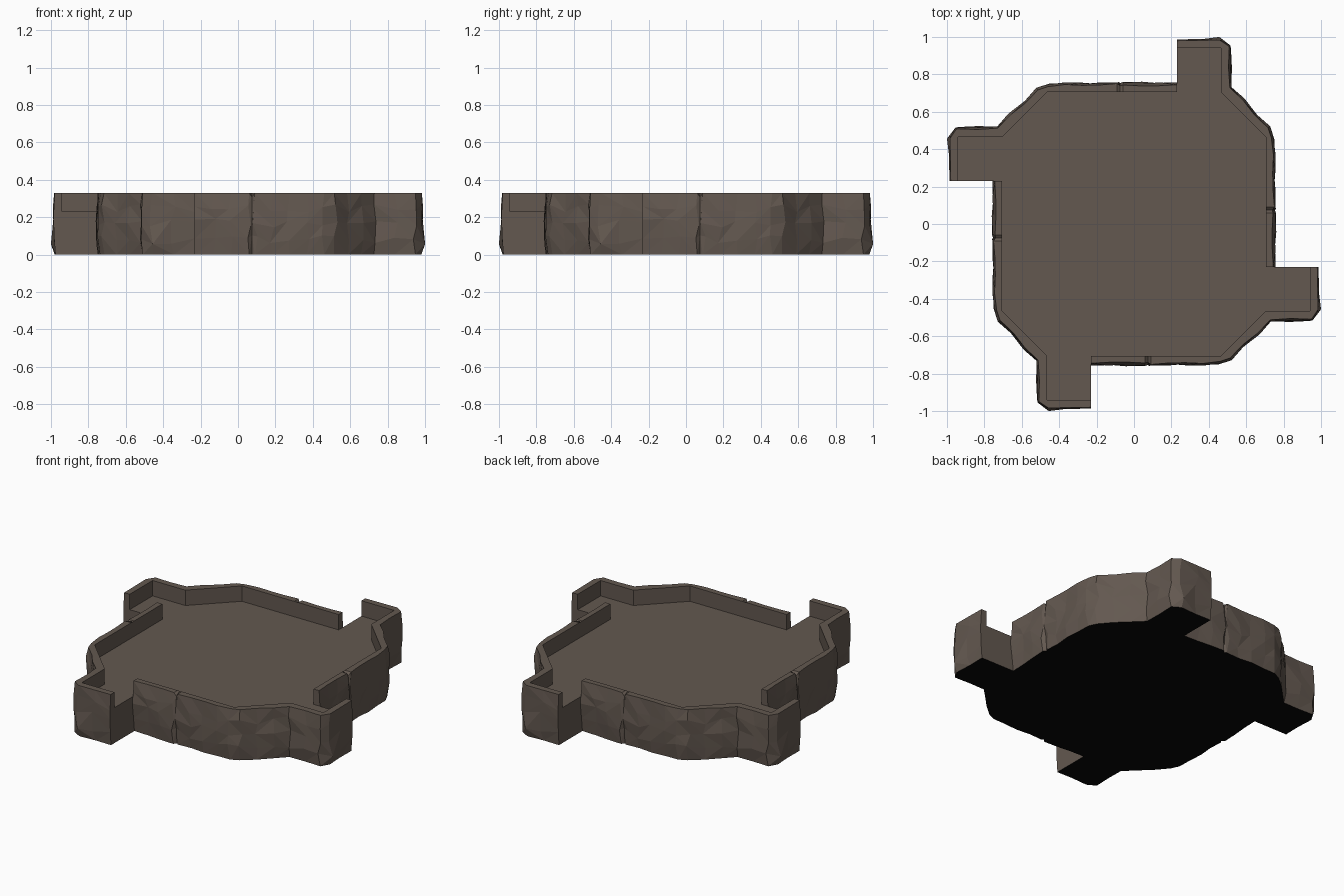
import bpy, bmesh, math, random
from mathutils import Vector, Matrix

if "Cube" in bpy.data.objects:
    bpy.data.objects.remove(bpy.data.objects["Cube"])

random.seed(7)
FLOOR, TOP = 0.23, 0.33


def material(name, color):
    m = bpy.data.materials.new(name)
    m.diffuse_color = (*color, 1)
    m.use_nodes = True
    m.node_tree.nodes["Principled BSDF"].inputs["Base Color"].default_value = m.diffuse_color
    return m


stone = material("brown stone", (0.125, 0.098, 0.080))
dark = material("black underside", (0.002, 0.002, 0.002))


def finish(bm, name):
    bmesh.ops.recalc_face_normals(bm, faces=bm.faces[:])
    for f in bm.faces:  # underside is black
        f.material_index = 1 if f.normal.z < -0.95 and f.calc_center_median().z < 0.01 else 0
    me = bpy.data.meshes.new(name)
    bm.to_mesh(me)
    bm.free()
    me.materials.append(stone)
    me.materials.append(dark)
    ob = bpy.data.objects.new(name, me)
    bpy.context.collection.objects.link(ob)
    return ob


# One quarter of the wall: outer point, inner point
PATH = [((.23, .985), (.23, .94)), ((.46, .987), (.43, .94)), ((.515, .95), (.465, .94)),
        ((.515, .73), (.465, .705)), ((.72, .52), (.69, .48)), ((.746, .46), (.705, .465)),
        ((.752, .09), (.705, .09)), ((.745, .075), (.705, .075)), ((.752, .06), (.705, .06)),
        ((.746, -.23), (.705, -.23))]
NOTCH = 7
ROWS = [(0, -.006), (.08, .003), (.17, .007), (.25, .003), (TOP, -.005)]

# Subdivide the path into stations
stations = []
for i in range(len(PATH) - 1):
    (o0, i0), (o1, i1) = [[Vector(p) for p in pair] for pair in PATH[i:i + 2]]
    n = max(1, round((o1 - o0).length / 0.1))
    for k in range(n):
        t = k / n
        stations.append((o0.lerp(o1, t), i0.lerp(i1, t), i == NOTCH and k == 0))
stations.append((Vector(PATH[-1][0]), Vector(PATH[-1][1]), False))

# Rough wall quarter, a closed section swept along the stations
bm = bmesh.new()
rings = []
for s, (o, inn, notch) in enumerate(stations):
    out = (o - inn).normalized()
    along = Vector((-out.y, out.x))
    end = s in (0, len(stations) - 1)
    ring = []
    for r, (z, bulge) in enumerate(ROWS):
        p = o + out * (bulge + random.uniform(-.007, .006))
        if 0 < r < len(ROWS) - 1:
            z += random.uniform(-.025, .025)
            if not end and not notch:
                p += along * random.uniform(-.015, .015)
        if notch and r == len(ROWS) - 1:
            z -= .022
        ring.append(bm.verts.new((p.x, p.y, z)))
    ring.append(bm.verts.new((inn.x, inn.y, TOP)))
    ring.append(bm.verts.new((inn.x, inn.y, 0)))
    rings.append(ring)
for a, b in zip(rings, rings[1:]):
    m = len(a)
    for j in range(m):
        q = [a[j], b[j], b[(j + 1) % m], a[(j + 1) % m]]
        if j < len(ROWS) - 1:  # chipped facets on the outer face
            if random.random() < .5:
                q = q[1:] + q[:1]
            bm.faces.new(q[:3])
            bm.faces.new((q[0], q[2], q[3]))
        else:
            bm.faces.new(q)
bm.faces.new(rings[0])
bm.faces.new(rings[-1])
wall = finish(bm, "wall_1")

# Repeat the wall around the centre
for k in range(1, 4):
    w = wall.copy()
    w.data = wall.data.copy()
    w.name = f"wall_{k + 1}"
    w.data.transform(Matrix.Rotation(-k * math.pi / 2, 4, 'Z'))
    bpy.context.collection.objects.link(w)

# Floor slab filling the inside of the walls and the open tab sides
bm = bmesh.new()
inner = [(.23, .94), (.465, .94), (.465, .705), (.705, .465), (.705, -.23)]
verts = []
for k in range(4):
    rot = Matrix.Rotation(-k * math.pi / 2, 3, 'Z')
    verts += [bm.verts.new(rot @ Vector((x, y, 0))) for x, y in inner]
base = bm.faces.new(verts)
ext = bmesh.ops.extrude_face_region(bm, geom=[base], use_keep_orig=True)
for v in ext["geom"]:
    if isinstance(v, bmesh.types.BMVert):
        v.co.z = FLOOR
finish(bm, "floor_slab")
